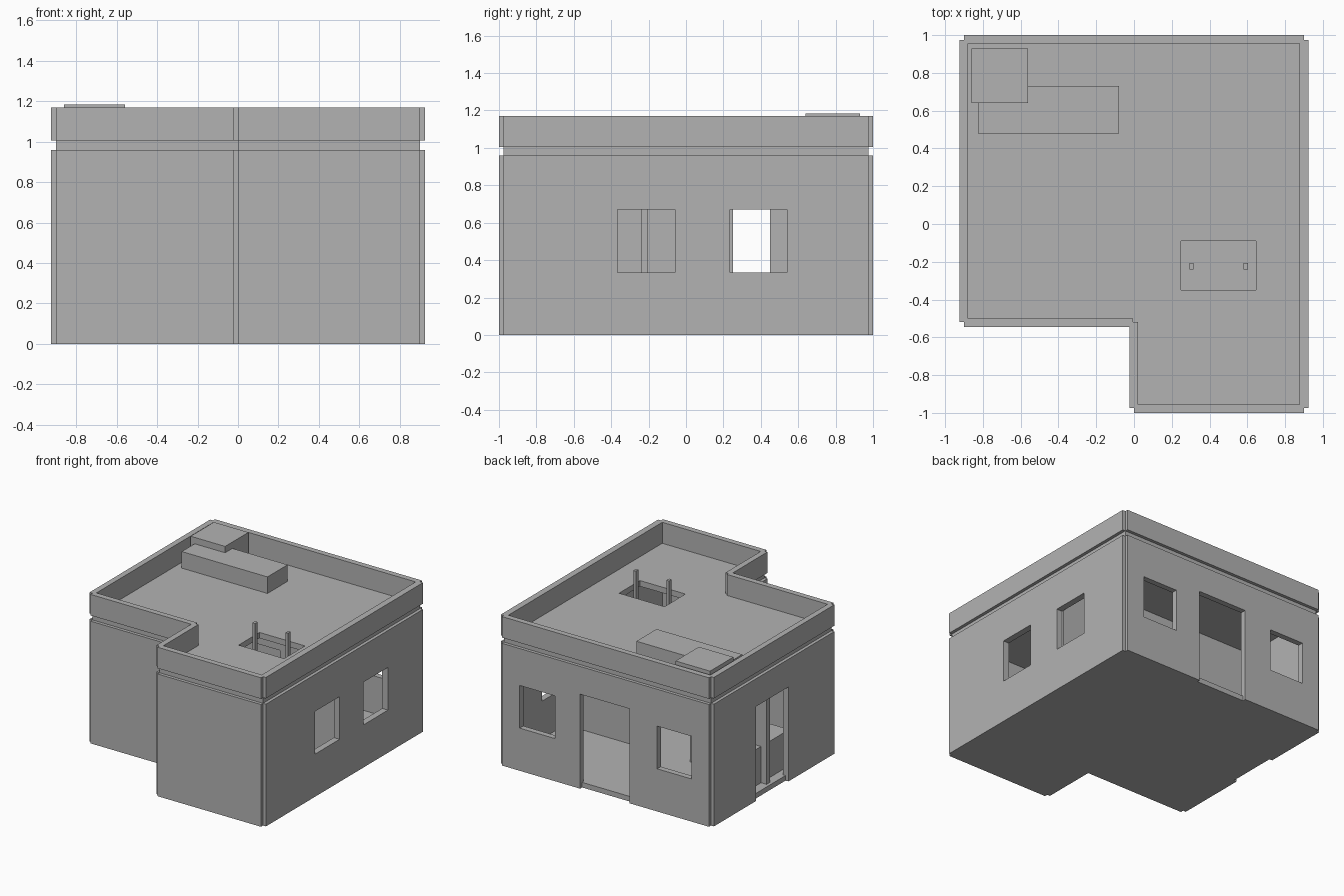
import bpy, bmesh

if "Cube" in bpy.data.objects:
    bpy.data.objects.remove(bpy.data.objects["Cube"])

mat = bpy.data.materials.new("plain grey")
mat.diffuse_color = (0.45, 0.45, 0.45, 1)
mat.use_nodes = True
mat.node_tree.nodes["Principled BSDF"].inputs["Base Color"].default_value = mat.diffuse_color


def prism(name, pts, z0, z1):
    """Extrude a counter-clockwise plan outline from z0 to z1."""
    bm = bmesh.new()
    face = bm.faces.new([bm.verts.new((x, y, z0)) for x, y in pts])
    ext = bmesh.ops.extrude_face_region(bm, geom=[face])
    top = [v for v in ext["geom"] if isinstance(v, bmesh.types.BMVert)]
    bmesh.ops.translate(bm, verts=top, vec=(0, 0, z1 - z0))
    bmesh.ops.recalc_face_normals(bm, faces=bm.faces)
    me = bpy.data.meshes.new(name)
    bm.to_mesh(me)
    bm.free()
    me.materials.append(mat)
    ob = bpy.data.objects.new(name, me)
    bpy.context.collection.objects.link(ob)
    return ob


def box(name, x0, x1, y0, y1, z0, z1):
    return prism(name, [(x0, y0), (x1, y0), (x1, y1), (x0, y1)], z0, z1)


def cut(ob, cutter):
    cutter.hide_render = True
    cutter.hide_viewport = True
    cutter.display_type = 'WIRE'
    mod = ob.modifiers.new(cutter.name, 'BOOLEAN')
    mod.operation = 'DIFFERENCE'
    mod.solver = 'EXACT'
    mod.object = cutter


# L-shaped plan outlines: cladding with notched corners, core, and room inside
T = 0.025
CLAD = [(-.90, -.545), (-T, -.545), (-T, -.975), (0, -.975), (0, -1), (.90, -1),
        (.90, -.975), (.925, -.975), (.925, .975), (.90, .975), (.90, 1),
        (-.90, 1), (-.90, .975), (-.925, .975), (-.925, -.52), (-.90, -.52)]
CORE = [(-.90, -.52), (0, -.52), (0, -.975), (.90, -.975), (.90, .975), (-.90, .975)]
ROOM = [(-.88, -.50), (-.005, -.50), (-.005, -.52), (.02, -.52), (.02, -.955),
        (.875, -.955), (.875, .955), (-.88, .955)]
FLOOR, WALL_TOP, ROOF, TOP = 0.04, 0.96, 1.005, 1.17
SILL, HEAD, DOOR = 0.335, 0.67, 0.742

# Walls with floor, windows and doors
walls = prism("walls", CLAD, 0, WALL_TOP)
cut(walls, prism("room_cutter", ROOM, FLOOR, 1.1))
for i, (y0, y1) in enumerate([(-.365, -.06), (.235, .54)]):
    cut(walls, box(f"side_window_cutter_{i}", .8, 1.1, y0, y1, SILL, HEAD))
for i, (x0, x1) in enumerate([(-.75, -.45), (.44, .745)]):
    cut(walls, box(f"back_window_cutter_{i}", x0, x1, .9, 1.1, SILL, HEAD))
cut(walls, box("back_door_cutter", -.21, .22, .9, 1.1, FLOOR, DOOR))
cut(walls, box("back_door_step_cutter", -.21, .22, .975, 1.1, -.1, DOOR))
cut(walls, box("left_door_cutter", -1.1, -.8, .05, .45, FLOOR, DOOR))
cut(walls, box("left_door_step_cutter", -1.1, -.90, .05, .45, -.1, DOOR))

# Roof slab, recessed behind the cladding, with access hole
roof = prism("roof_slab", CORE, WALL_TOP, ROOF)
cut(roof, box("roof_hole_cutter", .25, .645, -.35, -.09, .9, 1.1))

# Parapet ring
parapet = prism("parapet", CLAD, ROOF, TOP)
cut(parapet, prism("parapet_cutter", ROOM, .9, 1.3))

# Roof blocks
box("roof_duct", -.825, -.08, .48, .73, ROOF, 1.135)
box("roof_vent", -.86, -.56, .64, .93, ROOF, 1.185)

# Ladder rails through the hole
for side, x in (("left", .305), ("right", .592)):
    box(f"ladder_rail_{side}", x - .011, x + .011, -.24, -.207, FLOOR, 1.15)

# Inner partition with doorway, and low bench by the side door
partition = box("partition", -.875, .875, .207, .25, FLOOR, WALL_TOP)
cut(partition, box("partition_door_cutter", -.21, .22, .1, .4, 0, DOOR))
box("bench", -.827, -.65, -.10, .55, FLOOR, .325)
